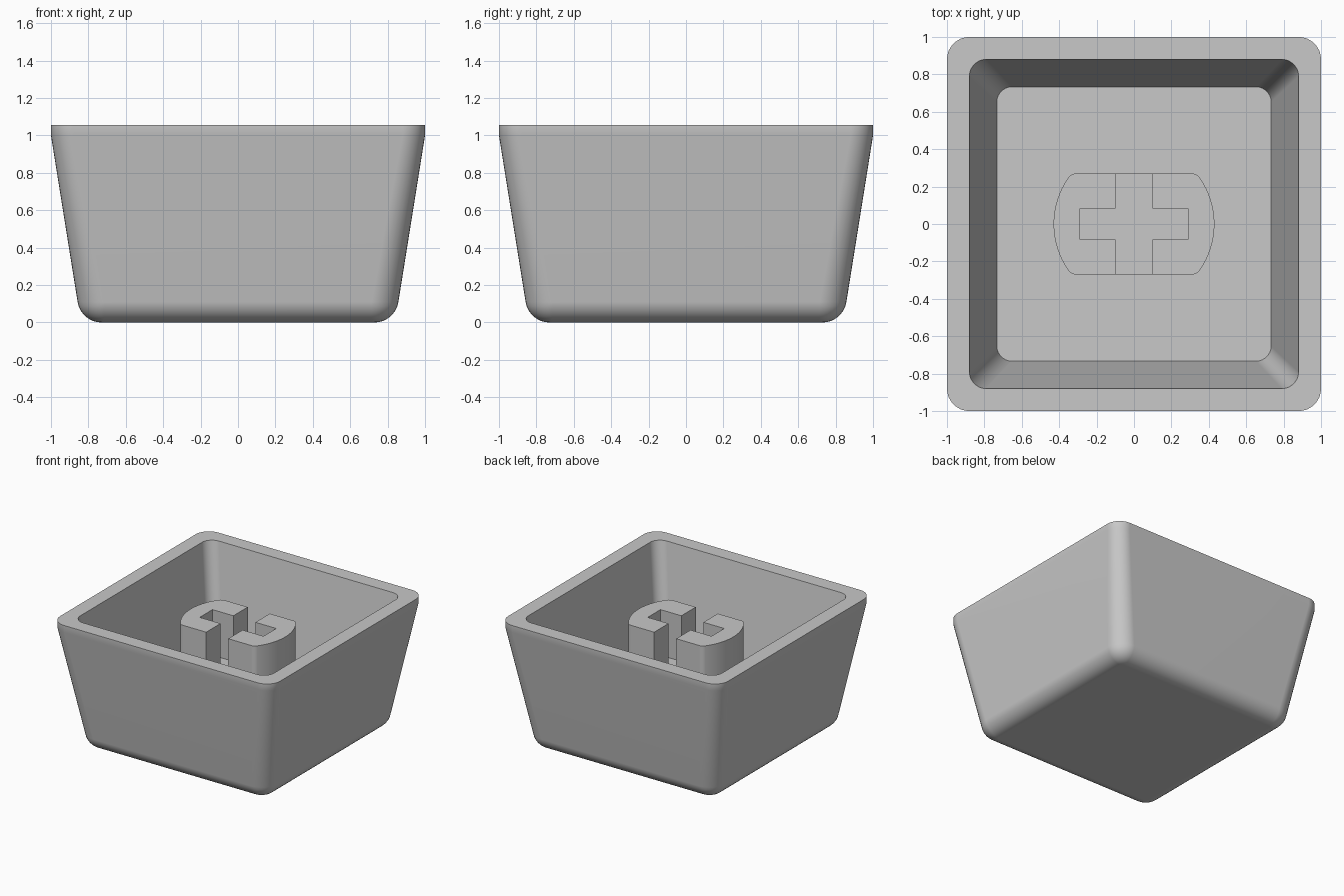
import bpy
import bmesh
from math import sin, cos, pi, atan, sqrt

cube = bpy.data.objects.get("Cube")
if cube:
    bpy.data.objects.remove(cube, do_unlink=True)

GREY = (0.58, 0.58, 0.58, 1.0)
mat = bpy.data.materials.new("light_grey_plastic")
mat.use_nodes = True
mat.diffuse_color = GREY
bsdf = next(n for n in mat.node_tree.nodes if n.type == "BSDF_PRINCIPLED")
bsdf.inputs["Base Color"].default_value = GREY

HEIGHT = 1.055


def rounded_square(half, radius, z, steps=8):
    """Points of a square ring with rounded corners."""
    pts = []
    for corner in range(4):
        mid = pi / 4 + corner * pi / 2
        cx = (half - radius) * sqrt(2) * cos(mid)
        cy = (half - radius) * sqrt(2) * sin(mid)
        for i in range(steps + 1):
            a = corner * pi / 2 + i / steps * pi / 2
            pts.append((cx + radius * cos(a), cy + radius * sin(a), z))
    return pts


def loft(name, rings):
    """Skin a stack of equal rings and close both ends."""
    bm = bmesh.new()
    loops = [[bm.verts.new(p) for p in ring] for ring in rings]
    for low, high in zip(loops, loops[1:]):
        for i in range(len(low)):
            j = (i + 1) % len(low)
            bm.faces.new((low[i], low[j], high[j], high[i]))
    bm.faces.new(loops[0][::-1])
    bm.faces.new(loops[-1])
    bmesh.ops.recalc_face_normals(bm, faces=bm.faces)
    mesh = bpy.data.meshes.new(name)
    bm.to_mesh(mesh)
    bm.free()
    mesh.materials.append(mat)
    obj = bpy.data.objects.new(name, mesh)
    bpy.context.collection.objects.link(obj)
    return obj


def prism(name, outline, z0, z1):
    return loft(name, [[(x, y, z) for x, y in outline] for z in (z0, z1)])


def select_only(obj):
    bpy.ops.object.select_all(action="DESELECT")
    obj.select_set(True)
    bpy.context.view_layer.objects.active = obj


def smooth(obj):
    select_only(obj)
    bpy.ops.object.shade_smooth_by_angle(angle=pi / 6)
    mod = obj.modifiers.new("weighted_normals", "WEIGHTED_NORMAL")
    mod.keep_sharp = True


# Hollow tapered shell: rounded base edge, sloped wall, short straight lip, inner cavity
slope, base_half, fillet = 0.16, 0.84, 0.13
tilt = atan(slope)
centre = base_half + slope * fillet - fillet / cos(tilt)
rings = []
STEPS = 8
for i in range(STEPS + 1):
    a = -pi / 2 + i / STEPS * (pi / 2 - tilt)
    rings.append(rounded_square(centre + fillet * cos(a),
                                0.015 + fillet * cos(a), fillet + fillet * sin(a)))
rings += [
    rounded_square(1.0, 0.12, 1.0),
    rounded_square(1.0, 0.12, HEIGHT),
    rounded_square(0.88, 0.09, HEIGHT),
    rounded_square(0.733, 0.08, 0.15),
]
smooth(loft("shell", rings))

# Stem: a disc with flattened front and back and softened corners
R, FLAT, SOFT = 0.43, 0.27, 0.05
soft_y = FLAT - SOFT
soft_x = sqrt((R - SOFT) ** 2 - soft_y ** 2)
turn = atan(soft_y / soft_x)
quarter = [(R * cos(turn * i / 8), R * sin(turn * i / 8)) for i in range(8)]
for i in range(7):
    a = turn + (pi / 2 - turn) * i / 6
    quarter.append((soft_x + SOFT * cos(a), soft_y + SOFT * sin(a)))
half = quarter + [(-x, y) for x, y in quarter[::-1]]
outline = half + [(x, -y) for x, y in half[-2:0:-1]]
stem = prism("stem", outline, 0.13, 0.93)

# Cross-shaped socket, open at the front and back of the stem
ax, ay, bx, by = 0.1, 0.4, 0.29, 0.083
arm = [(bx, by), (ax, by), (ax, ay)]
top = arm + [(-x, y) for x, y in arm[::-1]]
cross = top + [(x, -y) for x, y in top[::-1]]
cutter = prism("socket_cutter", cross, 0.555, 1.2)
cutter.hide_render = True

cut = stem.modifiers.new("socket", "BOOLEAN")
cut.operation = "DIFFERENCE"
cut.solver = "EXACT"
cut.object = cutter
select_only(stem)
bpy.ops.object.modifier_apply(modifier=cut.name)
bpy.data.objects.remove(cutter, do_unlink=True)
smooth(stem)
